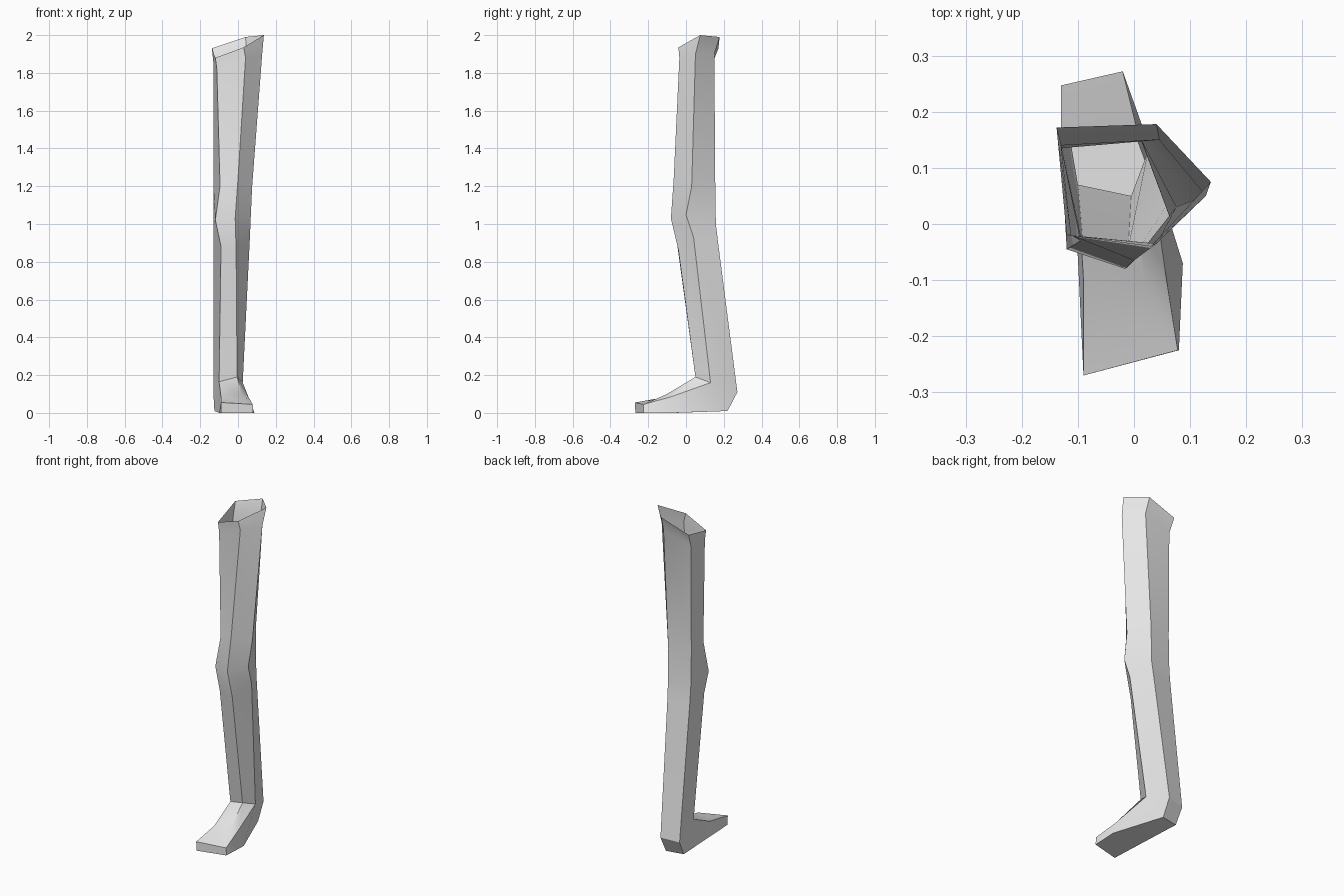
import bpy
import bmesh
import math
from mathutils import Vector

cube = bpy.data.objects.get("Cube")
if cube:
    bpy.data.objects.remove(cube, do_unlink=True)


def make_material(name, colour):
    mat = bpy.data.materials.new(name)
    mat.use_nodes = True
    mat.diffuse_color = colour
    mat.node_tree.nodes["Principled BSDF"].inputs["Base Color"].default_value = colour
    return mat


def ring(front_right, front_left, left, back_left, back_right):
    """One five-sided cross-section of the leg."""
    return [Vector(p) for p in (front_right, front_left, left, back_left, back_right)]


# Thigh: flared open rim, then the section narrowing towards the knee
rim = ring((-.12, -.02, 1.88), (.03, -.04, 1.935), (.137, .075, 2), (.04, .178, 1.99), (-.138, .172, 1.93))
hip = ring((-.112, -.02, 1.82), (.04, -.035, 1.88), (.128, .05, 1.9), (.045, .15, 1.9), (-.13, .14, 1.85))
thigh = ring((-.095, -.03, 1.2), (0, -.065, 1.24), (.075, .03, 1.2), (.01, .155, 1.2), (-.13, .135, 1.2))

# Knee and shin
knee = ring((-.12, -.045, 1.02), (-.015, -.08, 1.03), (.068, 0, 1.05), (.01, .158, 1), (-.13, .14, 1))
shin = ring((-.09, -.045, .88), (-.01, -.04, .86), (.063, .04, .93), (.005, .17, .9), (-.13, .15, .9))

# Ankle and heel: the heel turns under while the three front corners stay put
ankle = ring((-.1, .07, .165), (-.005, .05, .19), (.025, .13, .16), (-.02, .272, .11), (-.13, .247, .1))
heel = ankle[:3] + [Vector((-.02, .22, .01)), Vector((-.125, .2, .01))]

# Foot: the instep, then the toe where the two left corners meet
instep = ring((-.09, -.1, .085), (.02, -.1, .1), (.055, -.08, .085), (.087, -.07, 0), (-.1, -.06, 0))
toe_corner = (.078, -.225, .045)
toe = ring((-.09, -.27, .055), toe_corner, toe_corner, (.08, -.225, 0), (-.09, -.268, 0))

# Skin the sections into one open-topped shell
bm = bmesh.new()
sections = [rim, hip, thigh, knee, shin, ankle, heel, instep, toe]
loops = [[bm.verts.new(p) for p in section] for section in sections]
for upper, lower in zip(loops, loops[1:]):
    for i in range(len(upper)):
        j = (i + 1) % len(upper)
        bm.faces.new((upper[i], upper[j], lower[j], lower[i]))
bm.faces.new(loops[-1])
bmesh.ops.remove_doubles(bm, verts=bm.verts[:], dist=.0005)
bmesh.ops.recalc_face_normals(bm, faces=bm.faces[:])

mesh = bpy.data.meshes.new("leg")
bm.to_mesh(mesh)
bm.free()
mesh.materials.append(make_material("light grey", (.8, .8, .8, 1)))
leg = bpy.data.objects.new("leg", mesh)
bpy.context.collection.objects.link(leg)

# Soft shading over gentle bends, crisp long edges
bpy.ops.object.select_all(action="DESELECT")
leg.select_set(True)
bpy.context.view_layer.objects.active = leg
bpy.ops.object.shade_smooth_by_angle(angle=math.radians(30))
